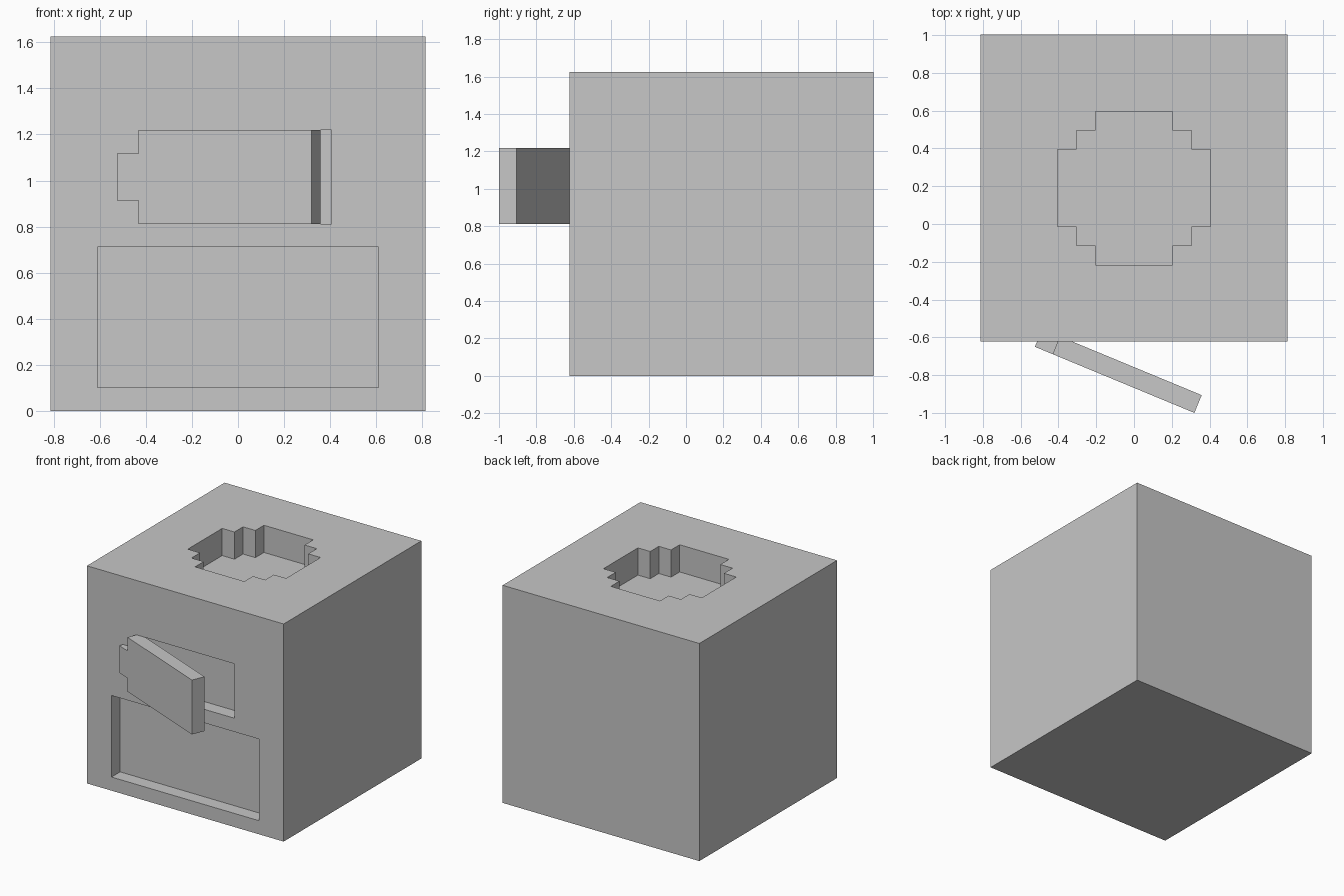
import bpy
import bmesh
from math import radians
from mathutils import Matrix, Vector

default = bpy.data.objects.get("Cube")
if default:
    bpy.data.objects.remove(default, do_unlink=True)

U = 1.625 / 16                 # the model sits on a 16-unit grid
FRONT = -0.622                 # y of the front wall
MID_Y = FRONT + 8 * U

grey = bpy.data.materials.new("light grey")
grey.use_nodes = True
colour = (0.57, 0.57, 0.57, 1)
grey.diffuse_color = colour
grey.node_tree.nodes["Principled BSDF"].inputs["Base Color"].default_value = colour


def prism(name, outline, direction):
    """Extrude a flat outline of 3D points along a direction."""
    bm = bmesh.new()
    face = bm.faces.new([bm.verts.new(p) for p in outline])
    extruded = bmesh.ops.extrude_face_region(bm, geom=[face])["geom"]
    verts = [g for g in extruded if isinstance(g, bmesh.types.BMVert)]
    bmesh.ops.translate(bm, verts=verts, vec=Vector(direction))
    bmesh.ops.recalc_face_normals(bm, faces=bm.faces)
    mesh = bpy.data.meshes.new(name)
    bm.to_mesh(mesh)
    bm.free()
    mesh.materials.append(grey)
    obj = bpy.data.objects.new(name, mesh)
    bpy.context.collection.objects.link(obj)
    return obj


def wall_rect(x, z0, z1, y):
    return [(-x, y, z0), (x, y, z0), (x, y, z1), (-x, y, z1)]


def cut(target, cutter):
    mod = target.modifiers.new("recess", "BOOLEAN")
    mod.operation = "DIFFERENCE"
    mod.solver = "EXACT"
    mod.object = cutter
    bpy.context.view_layer.objects.active = target
    bpy.ops.object.modifier_apply(modifier=mod.name)
    bpy.data.objects.remove(cutter, do_unlink=True)


# Block body
body = prism("body", wall_rect(8 * U, 0, 16 * U, FRONT), (0, 16 * U, 0))

# Shallow front recesses: fuel opening and door opening
for x, z0, z1 in ((6, 1, 7), (4, 8, 12)):
    cut(body, prism("recess_cutter", wall_rect(x * U, z0 * U, z1 * U, FRONT - U),
                    (0, 2 * U, 0)))

# Stepped round opening in the top, mirrored from one quarter
quarter = [(4, 2), (3, 2), (3, 3), (2, 3), (2, 4)]
half = quarter + [(-x, y) for x, y in reversed(quarter)]
ring = half + [(x, -y) for x, y in reversed(half)]
outline = [(x * U, MID_Y + y * U, 14 * U) for x, y in ring]
cut(body, prism("opening_cutter", outline, (0, 0, 4 * U)))

# Door hanging open, with a narrow hinge tab; origin at its front corner
profile = [(-1, -1), (0, -1), (0, -2), (8, -2), (8, 2), (0, 2), (0, 1), (-1, 1)]
door = prism("door", [(x * U, 0, z * U) for x, z in profile], (0, U, 0))
door.data.transform(Matrix.Translation((-0.431, -0.689, 10 * U))
                    @ Matrix.Rotation(radians(-22.5), 4, "Z"))
